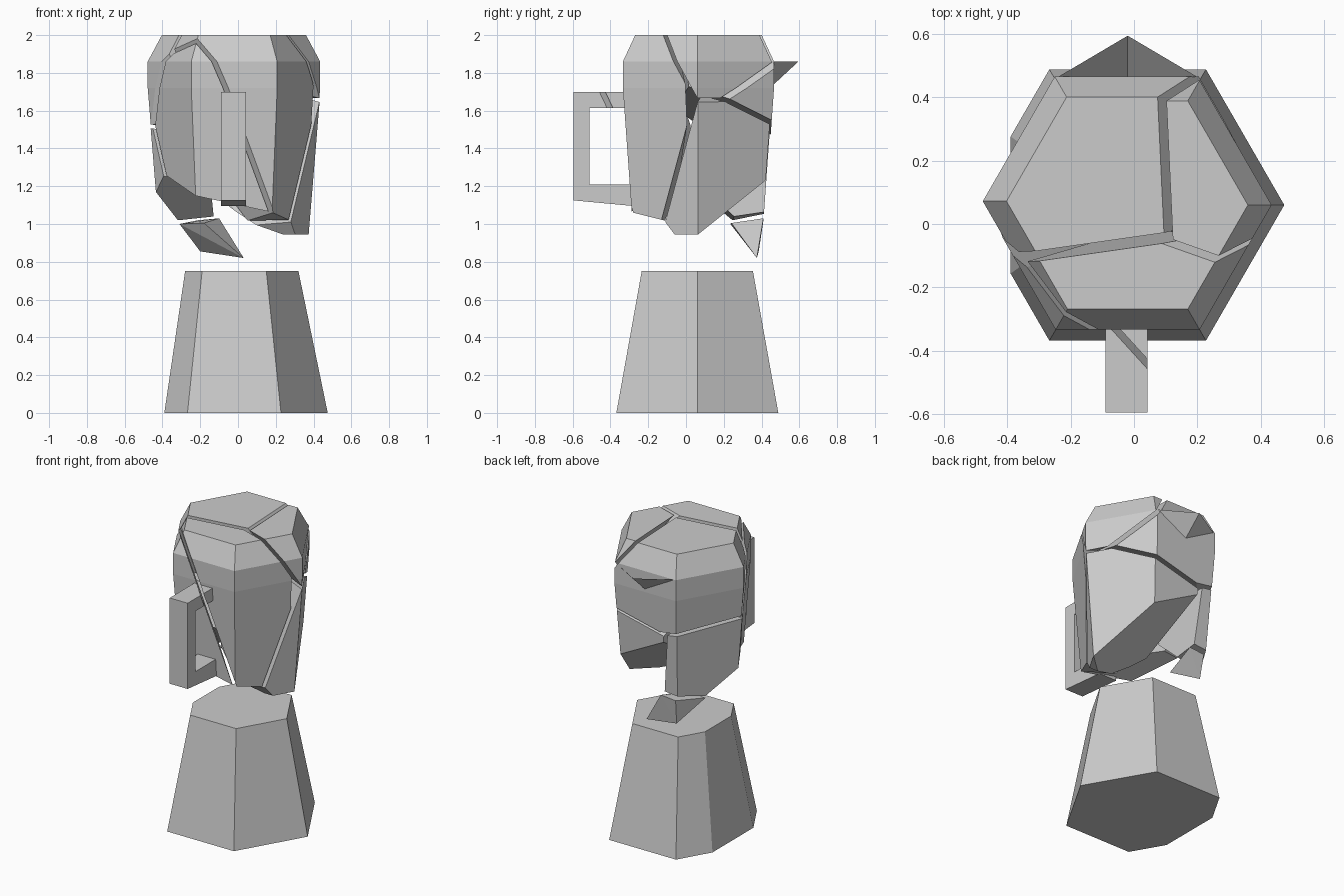
import bpy, bmesh, math
from mathutils import Vector

if "Cube" in bpy.data.objects:
    bpy.data.objects.remove(bpy.data.objects["Cube"])

CX, CY = -0.02, 0.06
GAP = 0.010


def finish(bm, name, shift=(0, 0, 0)):
    bmesh.ops.recalc_face_normals(bm, faces=bm.faces[:])
    me = bpy.data.meshes.new(name)
    bm.to_mesh(me)
    bm.free()
    ob = bpy.data.objects.new(name, me)
    ob.location = shift
    bpy.context.collection.objects.link(ob)
    return ob


def hex_stack(levels):
    """Closed hexagonal solid from (z, radius) levels."""
    bm = bmesh.new()
    rings = []
    for z, r in levels:
        rings.append([bm.verts.new((CX + r * math.cos(i * math.pi / 3),
                                    CY + r * math.sin(i * math.pi / 3), z)) for i in range(6)])
    for a, b in zip(rings, rings[1:]):
        for i in range(6):
            j = (i + 1) % 6
            bm.faces.new((a[i], a[j], b[j], b[i]))
    bm.faces.new(rings[0][::-1])
    bm.faces.new(rings[-1])
    return bm


def cut(bm, point, normal, side, gap=GAP):
    """Keep the part on the given side of a plane, set back by gap, and cap it."""
    n = Vector(normal).normalized() * side
    bmesh.ops.bisect_plane(bm, geom=bm.verts[:] + bm.edges[:] + bm.faces[:], dist=1e-6,
                           plane_co=Vector(point) + n * gap, plane_no=n, clear_inner=True)
    edges = [e for e in bm.edges if e.is_boundary]
    if edges:
        bmesh.ops.holes_fill(bm, edges=edges, sides=0)


# Pedestal: hexagonal frustum with its left corner sliced off
bm = hex_stack([(0, 0.495), (0.75, 0.34)])
cut(bm, (-0.39, 0, 0), (0.75, 0, -0.11), 1, 0)
finish(bm, "pedestal")

# Crack planes between neighbouring shards: (point, normal toward second shard)
A, B, D, R, L, E = "front", "right_top", "rear_top", "right_low", "left", "rear_left"
cracks = {
    (L, A): ((-0.06, -0.33, 1.70), (0.0693, 0.063, 0.030)),
    (A, D): ((-0.10, -0.078, 2.0), (-0.14, 0.98, 0.05)),
    (A, B): ((0.09, -0.05, 2.0), (0.0198, 0.0561, 0.0368)),
    (A, R): ((0.27, -0.12, 1.02), (0.05, 0.55, -0.16)),
    (D, B): ((0.09, 0.39, 2.0), (0.15, 0.007, 0.112)),
    (R, B): ((0.42, 0.05, 1.66), (0.029, 0.015, 0.098)),
    (R, D): ((0.198, 0.437, 1.54), (-0.25, 0.35, 1.0)),
    (E, D): ((-0.235, 0.43, 1.48), (0.15, 0.01, 1.0)),
    (L, D): ((-0.385, -0.09, 1.87), (0.071, 0.132, 0.037)),
    (L, E): ((-0.38, -0.03, 1.26), (-0.086, 0.252, -0.083)),
    (E, R): ((-0.13, 0.42, 1.20), (1, 0, 0.1)),
    (L, R): ((0.02, -0.098, 1.02), (0.47, 0.88, 0.04)),
}
# Broken undersides: planes facing into the kept shard
undersides = {
    A: [((0.17, -0.28, 1.06), (0, 0.25, 1))],
    R: [((0.37, 0.07, 0.95), (0.056, -0.061, 0.112)), ((0, 0, 0.945), (0, 0, 1)),
        ((0.27, -0.12, 1.02), (0, 0.8, 0.6))],
    L: [((-0.222, -0.29, 1.15), (0.0216, -0.0283, 0.098))],
    E: [((-0.38, -0.03, 1.26), (-0.0027, 0.0171, 0.0185)),
        ((-0.31, 0.24, 1.02), (-0.1, -0.15, 1))],
}
shifts = {D: (-0.003, 0.012, 0), R: (0.003, 0.003, 0), E: (-0.005, 0.006, 0)}

# Jug body, broken into shards
for shard in (A, B, D, R, L, E):
    bm = hex_stack([(0.75, 0.375), (1.72, 0.455), (1.86, 0.455), (2.0, 0.38)])
    for pair, (p, n) in cracks.items():
        if shard in pair:
            cut(bm, p, n, 1 if shard == pair[1] else -1)
    for p, n in undersides.get(shard, []):
        cut(bm, p, n, 1, 0)
    finish(bm, "jug_shard_" + shard, shifts.get(shard, (0, 0, 0)))

# Small loose fragment under the rear left shard
bm = bmesh.new()
for co in [(-0.31, 0.235, 1.0), (-0.21, 0.41, 1.02), (-0.10, 0.41, 1.03),
           (-0.20, 0.385, 0.855), (0.03, 0.375, 0.82), (-0.18, 0.24, 1.005)]:
    bm.verts.new(co)
bmesh.ops.convex_hull(bm, input=bm.verts[:])
finish(bm, "loose_fragment")

# Handle: squared C profile, split by the front crack
profile = [(-0.325, 1.70), (-0.595, 1.70), (-0.595, 1.125), (-0.275, 1.095),
           (-0.29, 1.21), (-0.51, 1.21), (-0.51, 1.615), (-0.32, 1.615)]
for side, name in ((-1, "handle"), (1, "handle_stub")):
    bm = bmesh.new()
    f = bm.faces.new([bm.verts.new((-0.09, y, z)) for y, z in profile])
    ext = bmesh.ops.extrude_face_region(bm, geom=[f], use_keep_orig=True)
    new = [v for v in ext["geom"] if isinstance(v, bmesh.types.BMVert)]
    bmesh.ops.translate(bm, verts=new, vec=(0.133, 0, 0))
    p, n = cracks[(L, A)]
    cut(bm, p, n, side)
    finish(bm, name)

# Pouring spout: two open-topped facets at the rear
bm = bmesh.new()
tip, left, right, low = [bm.verts.new(c) for c in (
    (-0.02, 0.595, 1.86), (-0.24, 0.465, 1.86), (0.20, 0.465, 1.86), (-0.02, 0.455, 1.73))]
bm.faces.new((tip, left, low))
bm.faces.new((tip, low, right))
finish(bm, "spout")
